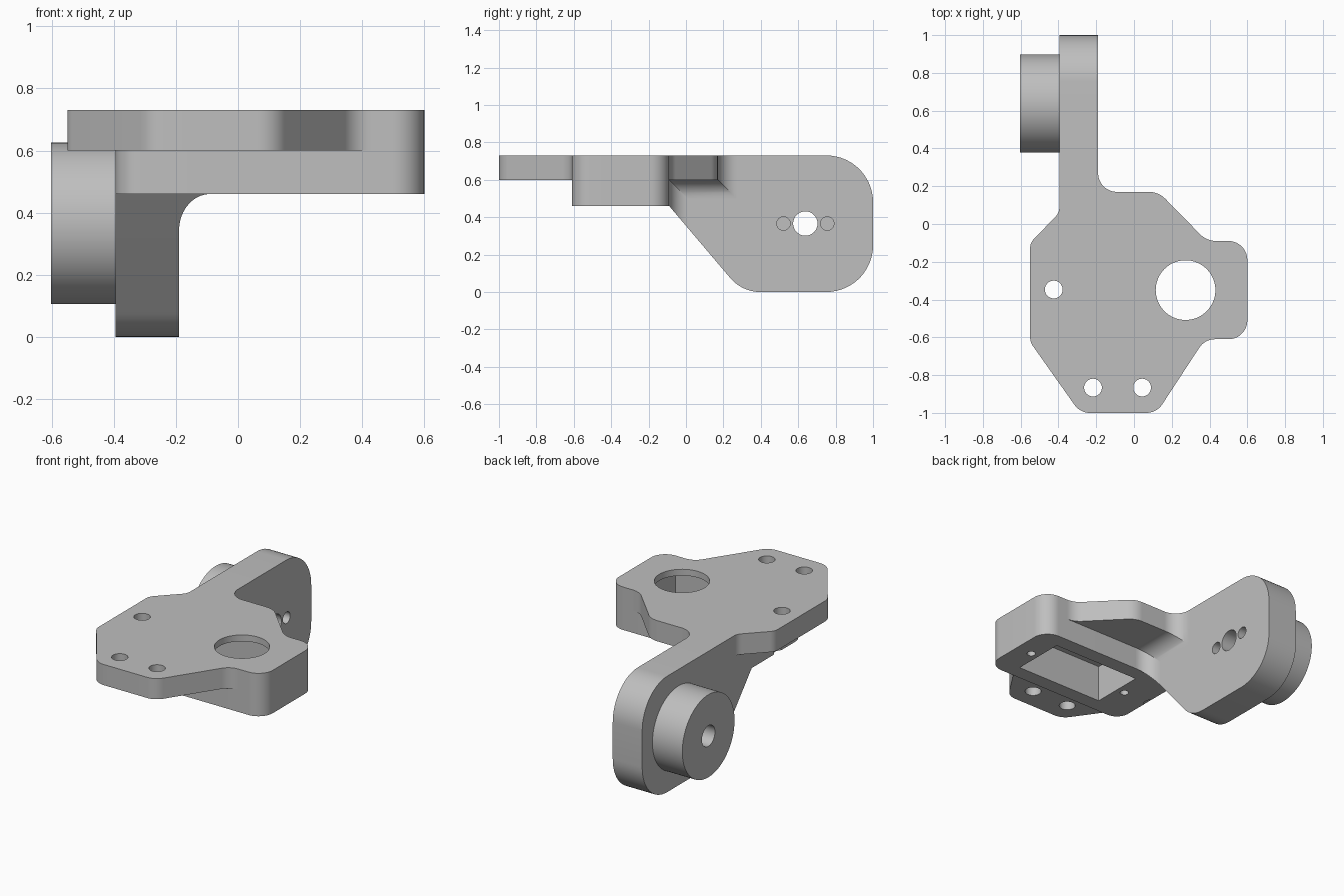
import bpy, bmesh, math
from mathutils import Vector

cube = bpy.data.objects.get("Cube")
if cube:
    bpy.data.objects.remove(cube, do_unlink=True)

grey = bpy.data.materials.new("light_grey")
grey.use_nodes = True
grey.diffuse_color = (0.52, 0.52, 0.52, 1)
grey.node_tree.nodes["Principled BSDF"].inputs["Base Color"].default_value = (0.52, 0.52, 0.52, 1)

SWAP = {"z": lambda a, b, c: (a, b, c), "x": lambda a, b, c: (c, a, b)}


def rounded(points):
    """Outline with a fillet at each corner given as (a, b, radius)."""
    out = []
    for i, (a, b, r) in enumerate(points):
        p = Vector((a, b))
        if r == 0:
            out.append(p)
            continue
        u = (Vector(points[i - 1][:2]) - p).normalized()
        v = (Vector(points[(i + 1) % len(points)][:2]) - p).normalized()
        half = u.angle(v) / 2
        centre = p + (u + v).normalized() * r / math.sin(half)
        start = p + u * r / math.tan(half) - centre
        end = p + v * r / math.tan(half) - centre
        sweep = math.pi - 2 * half
        steps = max(4, round(sweep / math.radians(6)))
        for k in range(steps + 1):
            t = k / steps
            out.append(centre + (start * math.sin((1 - t) * sweep)
                                 + end * math.sin(t * sweep)) / math.sin(sweep))
    return out


def loft(name, rings):
    """Closed solid through matching rings of 3D points."""
    bm = bmesh.new()
    rows = [[bm.verts.new(p) for p in ring] for ring in rings]
    n = len(rows[0])
    for lower, upper in zip(rows, rows[1:]):
        for i in range(n):
            j = (i + 1) % n
            bm.faces.new((lower[i], lower[j], upper[j], upper[i]))
    bm.faces.new(rows[0][::-1])
    bm.faces.new(rows[-1])
    bmesh.ops.remove_doubles(bm, verts=bm.verts, dist=1e-5)
    bmesh.ops.recalc_face_normals(bm, faces=bm.faces)
    mesh = bpy.data.meshes.new(name)
    bm.to_mesh(mesh)
    bm.free()
    obj = bpy.data.objects.new(name, mesh)
    bpy.context.collection.objects.link(obj)
    mesh.materials.append(grey)
    return obj


def extrude(name, outline, axis, low, high):
    return loft(name, [[SWAP[axis](a, b, c) for a, b in outline] for c in (low, high)])


def cylinder(name, a, b, radius, axis, low, high, sides=64):
    ring = [(a + radius * math.cos(math.tau * k / sides),
             b + radius * math.sin(math.tau * k / sides)) for k in range(sides)]
    return extrude(name, ring, axis, low, high)


def box(name, x0, x1, y0, y1, z0, z1):
    return extrude(name, [(x0, y0), (x1, y0), (x1, y1), (x0, y1)], "z", z0, z1)


BOTTOM, UNDER, TOP = 0.46, 0.60, 0.73
ARM_L, ARM_R = -0.395, -0.19
BACK, R = -0.09, 0.10
MID = -0.35

# Top plate
plate = extrude("top_plate", rounded([
    (-0.55, -0.10, 0.07), (-0.55, -0.625, 0.08), (-0.285, -1, 0.1), (0.12, -1, 0.1),
    (0.375, -0.61, 0.1), (0.6, -0.61, R), (0.6, BACK, R), (0.385, BACK, 0.12),
    (0.13, 0.17, 0.12), (ARM_R, 0.17, R), (ARM_R, 0.3, 0), (ARM_L, 0.3, 0),
    (ARM_L, 0.06, 0.07)]), "z", UNDER, TOP)

# Housing block under the plate
block = extrude("housing_block", rounded([
    (ARM_L, BACK, 0), (ARM_L, -0.61, 0.085), (0.6, -0.61, R), (0.6, BACK, R)]),
    "z", BOTTOM, UNDER)

# Upright side arm, stepped where the plate sits on it
arm = extrude("side_arm", rounded([
    (BACK, UNDER, 0), (0.3, UNDER, 0), (0.3, TOP, 0), (1, TOP, 0.25), (1, 0, 0.25),
    (0.3, 0, 0.21), (BACK, BOTTOM, 0)]), "x", ARM_L, ARM_R)

# Round boss on the outside of the arm
HUB_Y, HUB_Z = 0.638, 0.366
boss = cylinder("round_boss", HUB_Y, HUB_Z, 0.26, "x", -0.603, ARM_L, 96)

# Blends in the inner corners of arm, plate and block
slope = BOTTOM / (0.3 - BACK)
plate_rings, block_rings = [], []
for k in range(16):
    t = math.radians(6) * k
    x = ARM_R + R * (1 - math.cos(t))
    drop = R * (1 - math.sin(t))
    front, rear = BACK + drop, 0.17 + drop
    z = UNDER - drop
    plate_rings.append([(x, BACK, z), (x, rear, z), (x, rear, UNDER), (x, BACK, UNDER)])
    block_rings.append([(x, BACK, BOTTOM), (x, front, BOTTOM - slope * drop),
                        (x, front, UNDER), (x, BACK, UNDER)])
blends = [loft("arm_plate_blend", plate_rings), loft("arm_block_blend", block_rings)]

# Cutters for the holes and the pocket
pocket = box("pocket_cutter", -0.165, 0.437, MID - 0.168, MID + 0.168, 0.3, 0.69)
plate_holes = [cylinder("shaft_cutter", 0.273, MID, 0.158, "z", 0.5, 0.9)]
for x, y in ((-0.425, -0.347), (-0.217, -0.866), (0.043, -0.866)):
    plate_holes.append(cylinder("mount_cutter", x, y, 0.047, "z", 0.3, 0.9, 40))
screws = [cylinder("screw_cutter", x, MID, 0.025, "z", 0.3, 0.58, 24) for x in (-0.22, 0.49)]
axle = cylinder("axle_cutter", HUB_Y, HUB_Z, 0.065, "x", -0.8, 0)
pins = [cylinder("pin_cutter", HUB_Y + s * 0.117, HUB_Z, 0.036, "x", ARM_L + 0.001, 0, 32)
        for s in (-1, 1)]


def cut(obj, cutters):
    for c in cutters:
        mod = obj.modifiers.new("cut", "BOOLEAN")
        mod.operation, mod.solver, mod.object = "DIFFERENCE", "EXACT", c
    bpy.context.view_layer.objects.active = obj
    for mod in list(obj.modifiers):
        bpy.ops.object.modifier_apply(modifier=mod.name)


cut(plate, [pocket] + plate_holes)
cut(block, [pocket, plate_holes[1]] + screws)
cut(arm, [axle] + pins)
cut(boss, [axle])
for c in [pocket, axle] + plate_holes + screws + pins:
    bpy.data.objects.remove(c, do_unlink=True)

# Smooth rounds, sharp edges
bpy.ops.object.select_all(action="DESELECT")
for obj in [plate, block, arm, boss] + blends:
    obj.select_set(True)
bpy.context.view_layer.objects.active = plate
bpy.ops.object.shade_smooth_by_angle(angle=math.radians(25))
